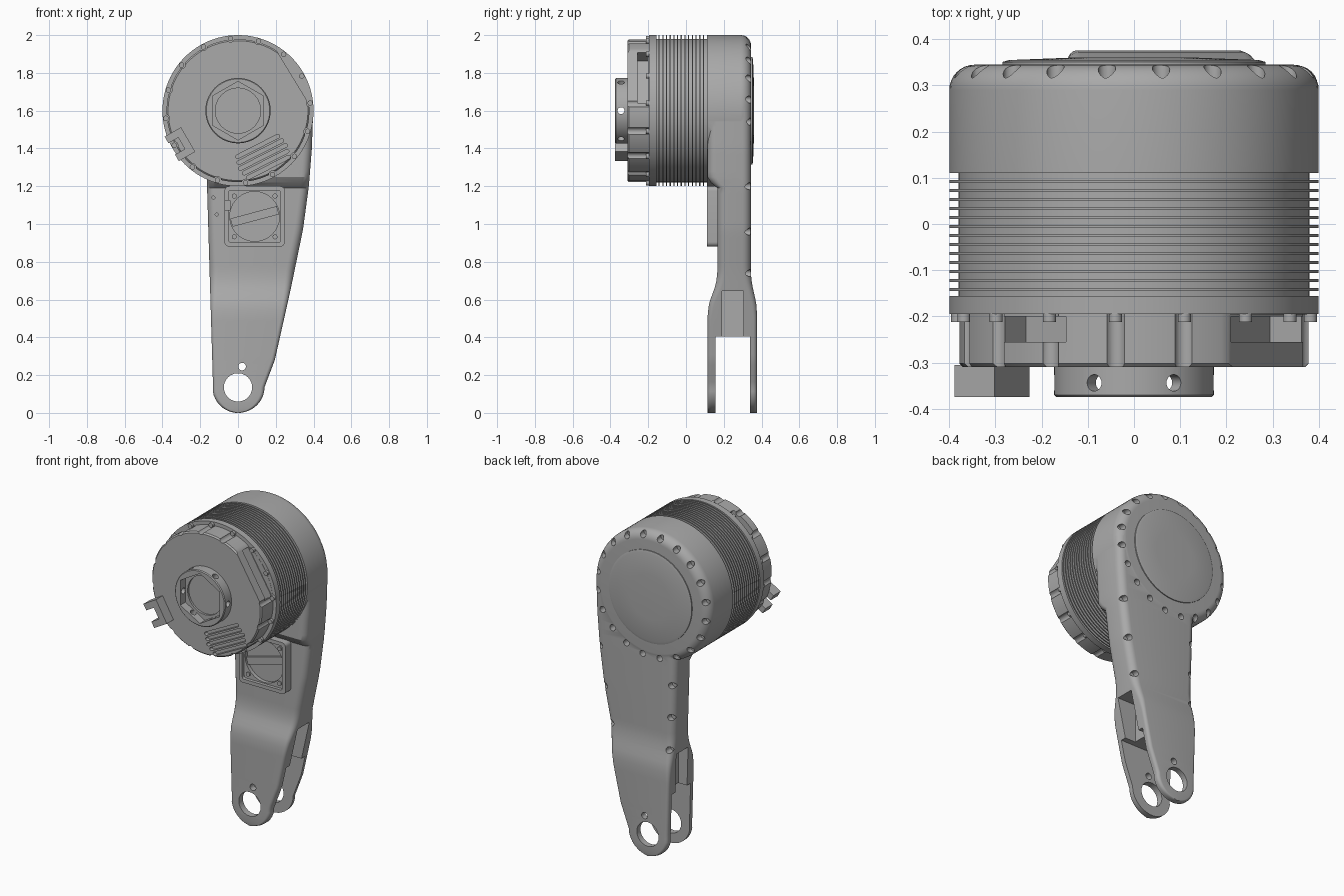
import bpy, bmesh
from math import sin, cos, pi, radians, sqrt
from mathutils import Vector

cube = bpy.data.objects.get("Cube")
if cube:
    bpy.data.objects.remove(cube, do_unlink=True)

AXIS_Z = 1.6      # height of the motor axis, which runs along y
grey = bpy.data.materials.new("machined_grey")
grey.use_nodes = True
COLOUR = (0.4, 0.4, 0.4, 1)
grey.diffuse_color = COLOUR
grey.node_tree.nodes["Principled BSDF"].inputs["Base Color"].default_value = COLOUR


# ---------- helpers ----------
def finish(bm, name):
    bmesh.ops.remove_doubles(bm, verts=bm.verts, dist=1e-5)
    bmesh.ops.recalc_face_normals(bm, faces=bm.faces)
    mesh = bpy.data.meshes.new(name)
    bm.to_mesh(mesh)
    bm.free()
    mesh.materials.append(grey)
    ob = bpy.data.objects.new(name, mesh)
    bpy.context.scene.collection.objects.link(ob)
    return ob


def loft(name, rings):
    """Skin a list of equal-length point rings and cap both ends."""
    bm = bmesh.new()
    rows = [[bm.verts.new(p) for p in ring] for ring in rings]
    n = len(rows[0])
    for a, b in zip(rows, rows[1:]):
        for i in range(n):
            bm.faces.new((a[i], a[(i + 1) % n], b[(i + 1) % n], b[i]))
    bm.faces.new(rows[0])
    bm.faces.new(rows[-1])
    return finish(bm, name)


def lathe(name, profile, n=96):
    """Turn (radius, y) points about the motor axis."""
    return loft(name, [[(r * sin(2 * pi * i / n), y, AXIS_Z + r * cos(2 * pi * i / n))
                        for i in range(n)] for r, y in profile])


def rounded(w, h, r, n=6):
    """Outline of a rounded rectangle; a circle when w = h = 2r."""
    pts = []
    for k, (sx, sy) in enumerate(((1, 1), (-1, 1), (-1, -1), (1, -1))):
        for j in range(n + 1 if r else 1):
            a = (k + j / n) * pi / 2
            pts.append((sx * (w / 2 - r) + r * cos(a), sy * (h / 2 - r) + r * sin(a)))
    return [p for i, p in enumerate(pts) if (Vector(p) - Vector(pts[i - 1])).length > 1e-5]


def plate(name, at, w, h, y0, y1, r=0, tilt=0):
    """Rounded rectangle in the xz plane, extruded along y."""
    c, s = cos(radians(tilt)), sin(radians(tilt))
    pts = [(at[0] + u * c - v * s, at[1] + u * s + v * c) for u, v in rounded(w, h, r)]
    return loft(name, [[(x, y, z) for x, z in pts] for y in (y0, y1)])


def disc(name, at, r, y0, y1):
    return plate(name, at, 2 * r, 2 * r, y0, y1, r)


def polar(angle, r):
    """Point on the motor face, angle in degrees clockwise from the top."""
    return r * sin(radians(angle)), AXIS_Z + r * cos(radians(angle))


def boolean(ob, others, operation="DIFFERENCE"):
    bpy.context.view_layer.objects.active = ob
    for other in others:
        mod = ob.modifiers.new("cut", "BOOLEAN")
        mod.operation, mod.object, mod.solver = operation, other, "EXACT"
        bpy.ops.object.modifier_apply(modifier=mod.name)
        bpy.data.objects.remove(other, do_unlink=True)


def lerp(keys, z):
    for (za, a), (zb, b) in zip(keys, keys[1:]):
        if z <= zb:
            t = min(max((z - za) / (zb - za), 0), 1)
            return a + (b - a) * t
    return keys[-1][1]


# ---------- arm: lofted rounded sections from the fork up to the motor ----------
RIGHT = [(0.135, 0.14), (0.28, 0.195), (0.65, 0.278), (0.97, 0.344), (1.2, 0.375),
         (1.4, 0.391), (1.6, 0.398)]
FRONT = [(0.52, 0.115), (0.58, 0.122), (0.68, 0.158), (0.74, 0.166), (1.2, 0.166), (1.23, 0.113)]
BACK = [(0.52, 0.376), (0.58, 0.372), (0.68, 0.35), (0.74, 0.343)]


def edges(z):
    if z < 0.135:
        half = sqrt(max(0.135 ** 2 - (0.135 - z) ** 2, 0))
        return -half, half * 1.04
    return -0.132 - 0.03 * (z - 0.135), lerp(RIGHT, z)


levels = [0.135 - 0.135 * cos(pi / 2 * i / 10) for i in range(1, 10)] + [0.0]
levels = sorted(levels + [0.135 + i * 0.0293 for i in range(51)])
rings = []
for z in levels:
    x0, x1 = edges(max(z, 0.0004))
    y0, y1 = lerp(FRONT, z), lerp(BACK, z)
    w = x1 - x0
    r = min(0.02 + 0.025 * min(max((z - 0.5) / 0.25, 0), 1), w * 0.4)
    rings.append([((x0 + x1) / 2 + u, (y0 + y1) / 2 + v, z) for u, v in rounded(w, y1 - y0, r)])
arm = loft("arm_and_rear_housing", rings)

# rear housing with a rounded rim
rim = [(0.345 + 0.055 * cos(a), 0.29 + 0.055 * sin(a)) for a in (pi / 2 * i / 8 for i in range(9))]
boolean(arm, [lathe("rear_housing", [(0.4, 0.11)] + rim)], "UNION")

# fork slot, side pockets, pin holes and screw pockets
cuts = [plate("slot", (0.1, 0.15), 1, 0.51, 0.155, 0.34),
        plate("pocket_right", (-0.29, 0.52), 0.42, 0.25, 0.19, 0.305),
        plate("pocket_left", (0.36, 0.52), 0.42, 0.25, 0.19, 0.305),
        disc("pin_hole", (0, 0.135), 0.075, 0, 0.5),
        disc("lock_hole", (0.022, 0.245), 0.02, 0, 0.5)]
cuts += [disc("pocket", polar(9 + 18 * i, 0.374), 0.019, 0.302, 0.4) for i in range(20)]
for side, heights in ((0, (1.08, 0.88, 0.68)), (1, (1.2, 0.96, 0.74))):
    for z in heights:
        x = edges(z)[side] + (-0.022 if side else 0.022)
        cuts.append(disc("pocket", (x, z), 0.019, 0.305, 0.4))
cuts += [disc("dowel", p, 0.008, 0.1, 0.19) for p in ((-0.13, 1.14), (-0.113, 1.05))]
boolean(arm, cuts)

# ---------- rear cover ----------
lathe("rear_cover", [(0.285, 0.33), (0.285, 0.351), (0.27, 0.355), (0.14, 0.36), (0.01, 0.361)])

# ---------- finned motor body ----------
fins = [(0.38, 0.12)]
for i in range(13):
    y = 0.092 - 0.0195 * i
    fins += [(0.38, y + 0.003), (0.4, y + 0.003), (0.4, y - 0.003), (0.38, y - 0.003)]
fins += [(0.38, -0.156), (0.4, -0.156), (0.4, -0.195)]
lathe("finned_body", fins)

# ---------- front housing ----------
front = lathe("front_housing", [(0.378, -0.19), (0.378, -0.302), (0.37, -0.31)])
screw_angles = [16.5 + 22.5 * i for i in range(16)]
cuts = [disc("notch", polar(a, 0.386), 0.021, -0.33, -0.195) for a in screw_angles]
cuts += [plate("flat", polar(58.7, 0.44), 0.5, 0.2, -0.33, -0.196, 0, -58.7),
         plate("window", polar(58.7, 0.35), 0.31, 0.2, -0.256, -0.2, 0, -58.7),
         plate("window", polar(-36, 0.36), 0.17, 0.16, -0.256, -0.2, 0, 36)]
# cooling slots, stepped down the face
for i in range(5):
    shift = (i - 2) * 0.031
    at = (0.132 + shift * sin(radians(27)), 1.355 - shift * cos(radians(27)))
    cuts.append(plate("vent", at, 0.29 - abs(shift) * 0.5, 0.02, -0.33, -0.285, 0.0099, 27))
boolean(front, cuts)
for a in screw_angles:
    disc("flange_screw", polar(a, 0.384), 0.014, -0.212, -0.19)

# ---------- output hub with hexagonal socket ----------
hub = lathe("output_hub", [(0.173, -0.3), (0.173, -0.37), (0.168, -0.375)], 64)
hexagon = [polar(60 * i, 0.155) for i in range(6)]
cuts = [loft("hex", [[(x, y, z) for x, z in hexagon] for y in (-0.4, -0.325)]),
        disc("bore", (0, AXIS_Z), 0.12, -0.4, -0.312)]
for i in range(6):
    x, z = polar(30 + 60 * i, 1)
    d = Vector((x, 0, z - AXIS_Z))
    side = d.cross(Vector((0, 1, 0)))
    ring = rounded(0.036, 0.036, 0.018)
    cuts.append(loft("set_screw_hole", [
        [Vector((0, -0.344, AXIS_Z)) + d * t + side * u + Vector((0, v, 0)) for u, v in ring]
        for t in (0.1, 0.2)]))
boolean(hub, cuts)

# ---------- connector clip on the lower right of the face ----------
A = 240
clip = plate("connector_clip", polar(A, 0.355), 0.15, 0.1, -0.375, -0.305, 0, -A)
boolean(clip, [plate("clip_gap", polar(A, 0.385), 0.07, 0.08, -0.4, -0.29, 0, -A)])

# ---------- fan frame on the arm ----------
FX, FZ = 0.088, 1.04
frame = plate("fan_frame", (FX, FZ), 0.32, 0.32, 0.112, 0.2, 0.025)
boolean(frame, [plate("frame_recess", (FX, FZ), 0.275, 0.275, 0.1, 0.132, 0.012),
                disc("fan_opening", (FX, FZ), 0.132, 0.1, 0.155),
                plate("cable_notch", (FX - 0.16, FZ + 0.06), 0.06, 0.05, 0.1, 0.14)])
plate("fan_blade", (FX, FZ), 0.255, 0.045, 0.14, 0.165, 0, 15)
for sx in (-1, 1):
    for sz in (-1, 1):
        disc("fan_screw", (FX + sx * 0.108, FZ + sz * 0.108), 0.013, 0.124, 0.14)

# ---------- shading ----------
bpy.ops.object.select_all(action="DESELECT")
for ob in bpy.context.scene.objects:
    if ob.type == "MESH":
        ob.select_set(True)
        bpy.context.view_layer.objects.active = ob
bpy.ops.object.shade_smooth_by_angle(angle=radians(30))
